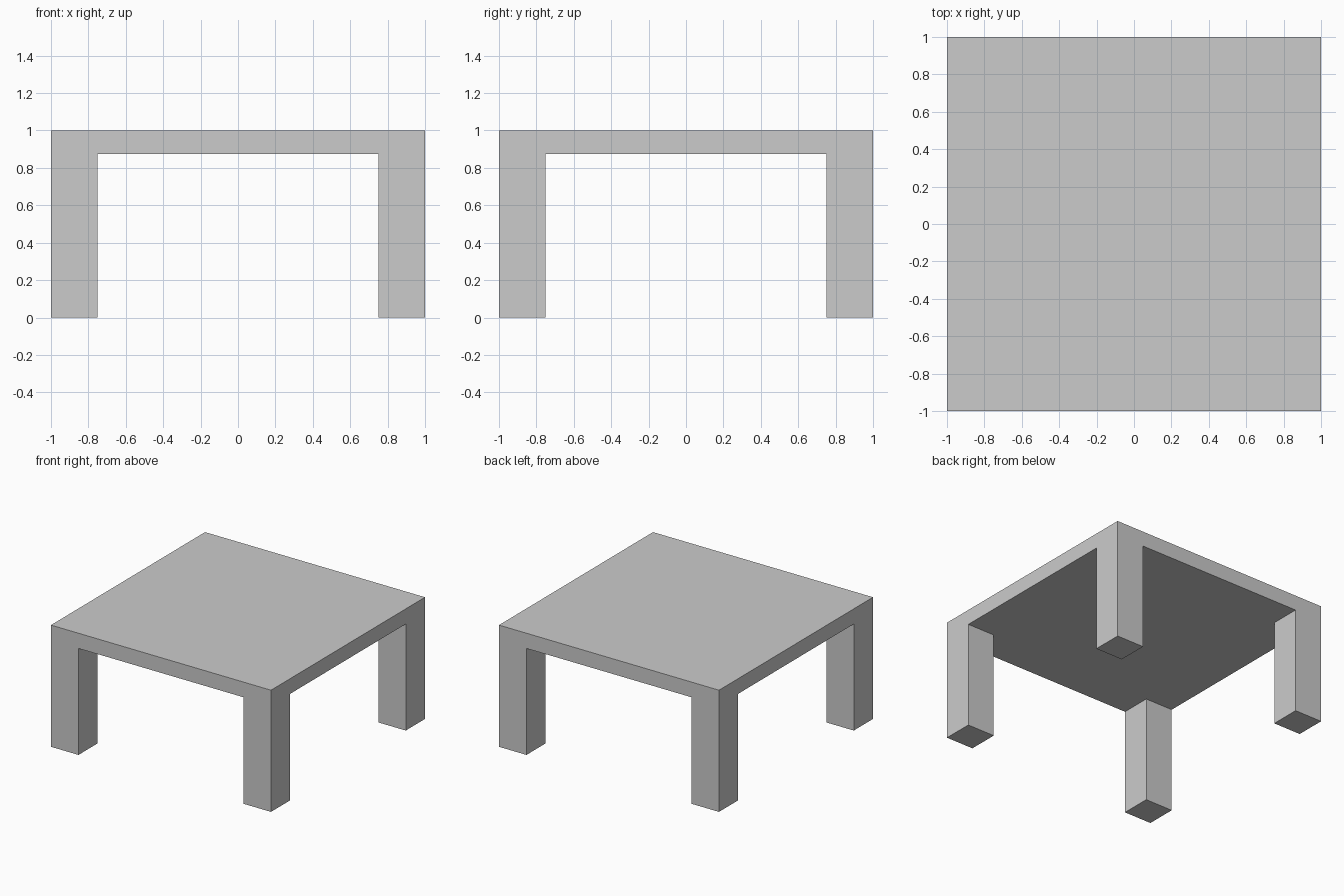
import bpy
import bmesh
from math import copysign

if "Cube" in bpy.data.objects:
    bpy.data.objects.remove(bpy.data.objects["Cube"])

HEIGHT = 1.0
UNDERSIDE = 0.875   # underside of the table top
INNER = 0.75        # inner face of the legs

bm = bmesh.new()

# Underside: 3x3 grid whose corner cells match the leg sections
bmesh.ops.create_grid(bm, x_segments=3, y_segments=3, size=1.0)
for v in bm.verts:
    v.co.z = UNDERSIDE
    for i in (0, 1):
        if abs(v.co[i]) < 0.9:
            v.co[i] = copysign(INNER, v.co[i])
underside = list(bm.faces)

# Table top: raise a copy of the grid
top = bmesh.ops.extrude_face_region(bm, geom=underside, use_keep_orig=True)
for v in top["geom"]:
    if isinstance(v, bmesh.types.BMVert):
        v.co.z = HEIGHT

# Legs: pull the four corner cells down to the floor
corners = []
for f in bm.faces:
    c = f.calc_center_median()
    if abs(c.z - UNDERSIDE) < 1e-4 and min(abs(c.x), abs(c.y)) > INNER:
        corners.append(f)
legs = bmesh.ops.extrude_discrete_faces(bm, faces=corners)
for f in legs["faces"]:
    for v in f.verts:
        v.co.z = 0.0

bmesh.ops.recalc_face_normals(bm, faces=bm.faces)

mesh = bpy.data.meshes.new("table")
bm.to_mesh(mesh)
bm.free()
table = bpy.data.objects.new("table", mesh)
bpy.context.collection.objects.link(table)
